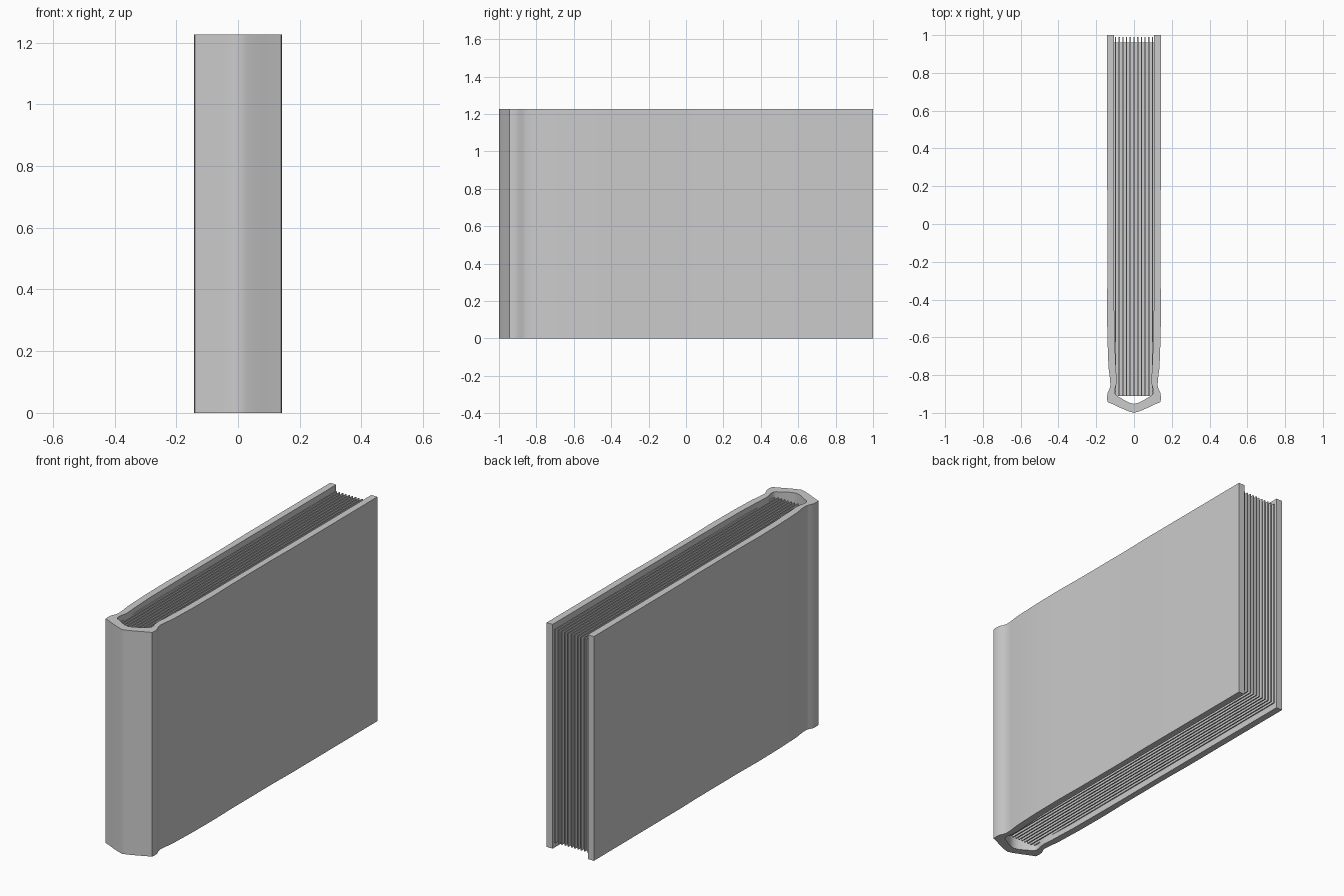
import bpy, bmesh

if "Cube" in bpy.data.objects:
    bpy.data.objects.remove(bpy.data.objects["Cube"])

H = 1.226


def finish(name, bm):
    bmesh.ops.recalc_face_normals(bm, faces=bm.faces)
    mesh = bpy.data.meshes.new(name)
    bm.to_mesh(mesh)
    bm.free()
    obj = bpy.data.objects.new(name, mesh)
    bpy.context.collection.objects.link(obj)
    return obj


def add_box(bm, x0, x1, y0, y1, z0, z1):
    verts = bmesh.ops.create_cube(bm, size=1)["verts"]
    for v in verts:
        v.co.x = x0 if v.co.x < 0 else x1
        v.co.y = y0 if v.co.y < 0 else y1
        v.co.z = z0 if v.co.z < 0 else z1


# Cover: right half of the cross-section, outer and inner line from fore edge to spine
outer = [(0.143, 1), (0.143, 0.25), (0.140, 0.1), (0.140, -0.25), (0.143, -0.42),
         (0.141, -0.6), (0.135, -0.76), (0.127, -0.82), (0.125, -0.855),
         (0.130, -0.875), (0.140, -0.895), (0.143, -0.92), (0.140, -0.943),
         (0.115, -0.953), (0.07, -0.974), (0.03, -0.991), (0, -1)]
inner = [(0.106, 1), (0.106, 0.25), (0.106, 0.1), (0.106, -0.25), (0.105, -0.42),
         (0.103, -0.6), (0.096, -0.76), (0.092, -0.82), (0.094, -0.85),
         (0.100, -0.87), (0.102, -0.885), (0.100, -0.898), (0.093, -0.908),
         (0.075, -0.918), (0.05, -0.933), (0.025, -0.946), (0, -0.952)]


def mirrored(half):
    return half + [(-x, y) for x, y in half[-2::-1]]


out, inn = mirrored(outer), mirrored(inner)
bm = bmesh.new()
ov = [bm.verts.new((x, y, 0)) for x, y in out]
iv = [bm.verts.new((x, y, 0)) for x, y in inn]
for i in range(len(ov) - 1):
    bm.faces.new((ov[i], ov[i + 1], iv[i + 1], iv[i]))
ext = bmesh.ops.extrude_face_region(bm, geom=bm.faces[:], use_keep_orig=True)
bmesh.ops.translate(bm, vec=(0, 0, H),
                    verts=[g for g in ext["geom"] if isinstance(g, bmesh.types.BMVert)])
cover = finish("cover", bm)
bpy.context.view_layer.objects.active = cover
cover.select_set(True)
bpy.ops.object.shade_smooth_by_angle(angle=0.7)
cover.select_set(False)

# Page block: recessed core between the boards
bm = bmesh.new()
add_box(bm, -0.106, 0.106, -0.80, 0.96, 0.06, H - 0.06)
add_box(bm, -0.096, 0.096, -0.91, -0.80, 0.06, H - 0.06)
finish("page_block", bm)

# Pages: thin sheets standing proud of the core on three edges
bm = bmesh.new()
for i in range(11):
    x = -0.098 + 0.0196 * i
    add_box(bm, x - 0.003, x + 0.003, -0.91, 0.99, 0.03, H - 0.03)
finish("pages", bm)
